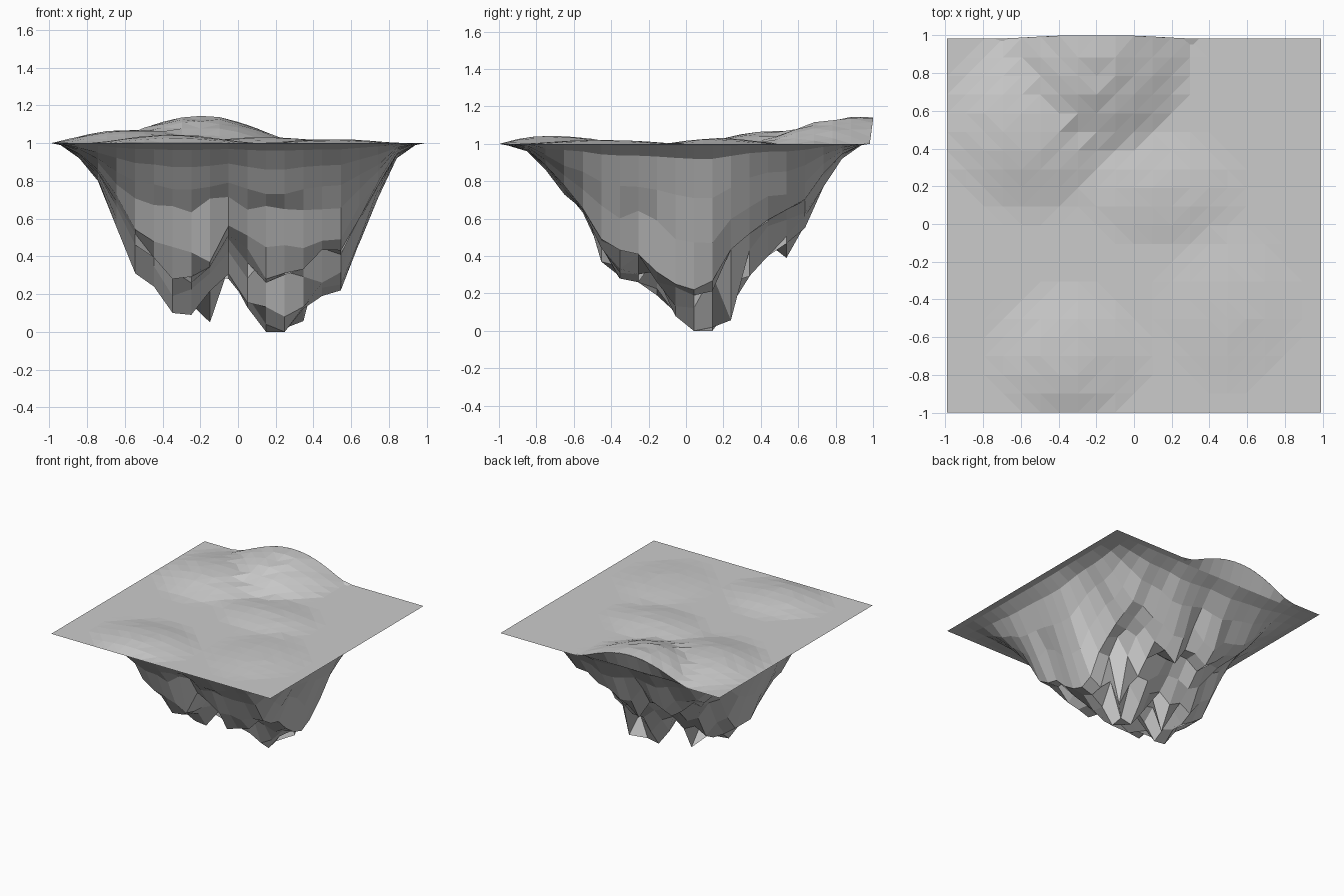
import bpy, bmesh, math, random

if "Cube" in bpy.data.objects:
    bpy.data.objects.remove(bpy.data.objects["Cube"])

random.seed(11)
HALF, YC, STEP = 0.99, -0.0075, 0.099


def sheet(name, rows, flip=False, triangles=False):
    """Flat-shaded grid object from rows of points."""
    bm = bmesh.new()
    grid = [[bm.verts.new(p) for p in row] for row in rows]
    for a, b in zip(grid, grid[1:]):
        for i in range(len(a) - 1):
            f = [a[i], a[i + 1], b[i + 1], b[i]]
            bm.faces.new(f[::-1] if flip else f)
    if triangles:
        bmesh.ops.triangulate(bm, faces=bm.faces[:], quad_method='BEAUTY')
    me = bpy.data.meshes.new(name)
    bm.to_mesh(me)
    bm.free()
    ob = bpy.data.objects.new(name, me)
    bpy.context.collection.objects.link(ob)
    return ob


# Hills on the ground: centre x, y, radius x, y, height
HILLS = [(-0.2, 0.91, 0.50, 0.55, 0.145), (-0.55, 0.53, 0.45, 0.48, 0.075),
         (-0.35, -0.70, 0.42, 0.36, 0.045), (0.15, 0.18, 0.42, 0.30, 0.032),
         (0.5, -0.45, 0.36, 0.42, 0.022)]


def hill_height(x, y):
    h = 0
    for cx, cy, rx, ry, top in HILLS:
        d = min(1, math.hypot((x - cx) / rx, (y - cy) / ry))
        h = max(h, top * (1 - d * d) ** 1.3)
    return h


def back_edge(x):
    """Point on the back rim, lifted and pushed out by the back hill."""
    h = hill_height(x, YC + HALF) if abs(x) < 0.95 else 0
    return (x, YC + HALF + 0.0175 * min(1, h / 0.13), 1 + h)


# Ground: gently hilly square, the back hill bulging over the edge
rows = []
for j in range(-10, 10):
    row = []
    for i in range(-10, 11):
        x, y = i * STEP, YC + j * STEP
        h = hill_height(x, y) if abs(i) < 10 and j > -10 else 0
        row.append((x, y, 1 + h * random.uniform(0.9, 1.02)))
    rows.append(row)
rows.append([back_edge(i * STEP) for i in range(-10, 11)])
sheet("ground", rows, triangles=True)

# Underside: depth profiles across x and y
DX = [0.01, 0.08, 0.20, 0.45, 0.69, 0.76, 0.88, 0.89, 0.82, 0.72,
      0.87, 1.00, 1.00, 0.88, 0.81, 0.78, 0.53, 0.29, 0.08, 0.01]
DY = [0.01, 0.04, 0.14, 0.27, 0.39, 0.63, 0.72, 0.74, 0.81, 0.92,
      1.00, 1.00, 0.92, 0.71, 0.60, 0.58, 0.45, 0.23, 0.08, 0.01]
# Hanging spikes and hollows: column, row -> depth
SPIKES = {(13, 12): 0.943, (11, 11): 1.0, (8, 11): 0.95, (7, 9): 0.91,
          (6, 9): 0.90, (12, 10): 1.0, (11, 10): 0.96, (10, 15): 0.61,
          (9, 10): 0.72, (9, 11): 0.66, (11, 8): 0.60, (12, 8): 0.68,
          (13, 11): 0.70, (12, 12): 0.74, (7, 11): 0.70, (14, 10): 0.81,
          (15, 10): 0.78, (4, 9): 0.69, (5, 9): 0.76, (8, 5): 0.63,
          (6, 6): 0.72, (7, 7): 0.74, (6, 8): 0.81}


def depth(i, j):
    if (i, j) in SPIKES:
        return SPIKES[i, j]
    a, b = DX[i], DY[j]
    d = 0.8 * a * b + 0.2 * min(a, b)
    if j > 11 and abs(i - 9.5) > 3:  # back corners are shallower
        d = 0.88 * a * b
    jitter = random.uniform(0.85, 1.08) if d > 0.3 else 1
    return min(d * jitter, a, b)


# Rocky underside, meeting the ground at its border
cs = [-HALF] + [(k - 9.5) * STEP for k in range(20)] + [HALF]
rows = []
for j, y in enumerate(cs[:-1]):
    row = []
    for i, x in enumerate(cs):
        border = i in (0, 21) or j == 0
        row.append((x, y + YC, 1 if border else 1 - depth(i - 1, j - 1)))
    rows.append(row)
rows.append([back_edge(x) for x in cs])
sheet("rock_underside", rows, flip=True)
